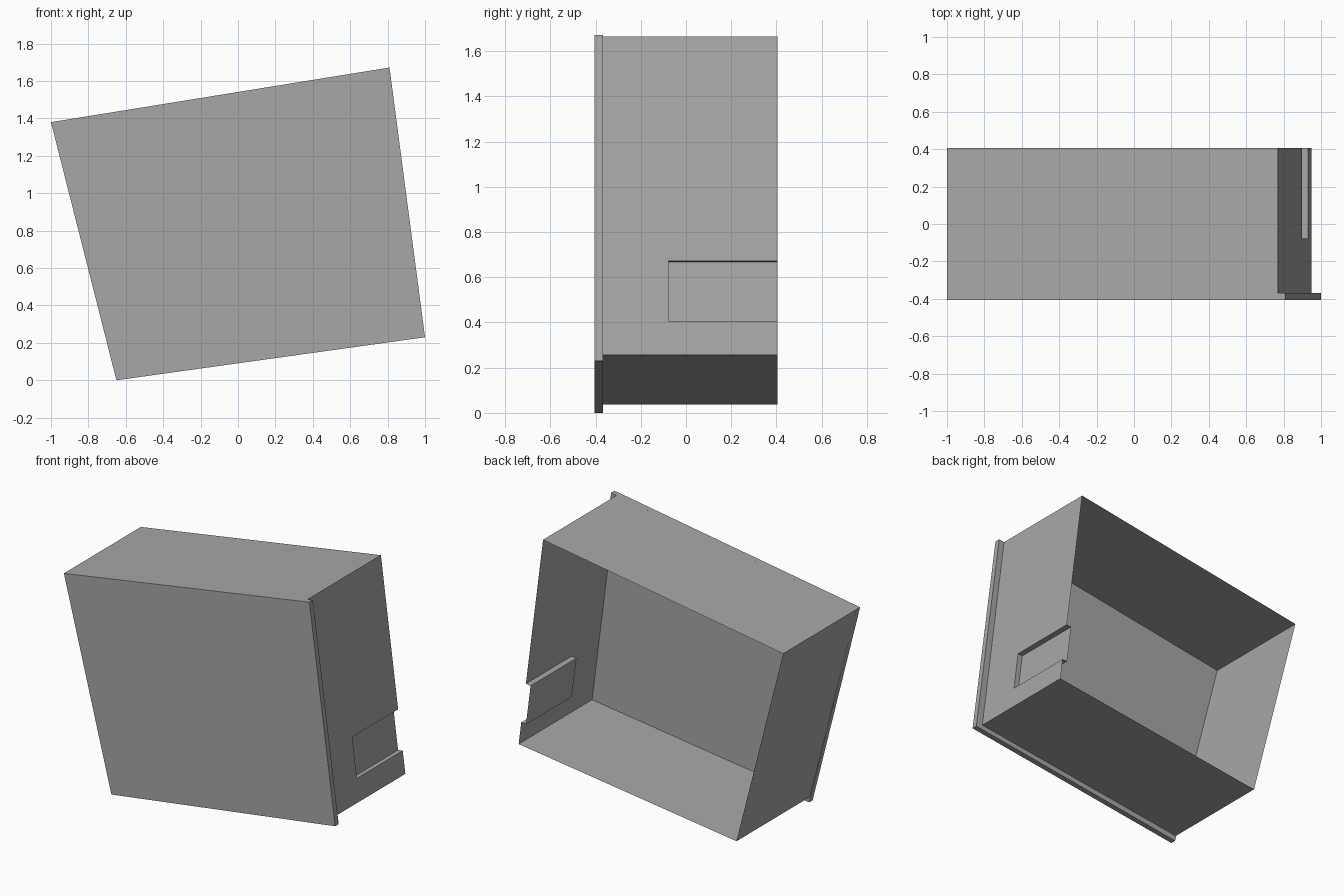
import bpy
import bmesh
from mathutils import Vector

if "Cube" in bpy.data.objects:
    bpy.data.objects.remove(bpy.data.objects["Cube"])

grey = bpy.data.materials.new("warm_grey")
grey.diffuse_color = (0.38, 0.39, 0.38, 1)
grey.use_nodes = True
grey.node_tree.nodes["Principled BSDF"].inputs["Base Color"].default_value = grey.diffuse_color

FRONT, SEAM, NOTCH, BACK = -0.405, -0.368, -0.078, 0.405


def finish(name, bm):
    bmesh.ops.remove_doubles(bm, verts=bm.verts, dist=0.0005)
    mesh = bpy.data.meshes.new(name)
    bm.to_mesh(mesh)
    bm.free()
    mesh.materials.append(grey)
    obj = bpy.data.objects.new(name, mesh)
    bpy.context.collection.objects.link(obj)


def face(bm, pts):
    return bm.faces.new([bm.verts.new(p) for p in pts])


def at(p, y):
    return (p[0], y, p[1])


def walls(bm, outline, y0, y1):
    """Sheet walls along an outline running counter-clockwise seen from the front."""
    for a, b in zip(outline, outline[1:] + outline[:1]):
        face(bm, [at(a, y0), at(a, y1), at(b, y1), at(b, y0)])


# Skewed front plate, a closed slab
plate = [(-0.65, 0.0), (1.0, 0.23), (0.81, 1.672), (-1.0, 1.38)]
bm = bmesh.new()
walls(bm, plate, FRONT, SEAM)
face(bm, [at(p, FRONT) for p in plate])
face(bm, [at(p, SEAM) for p in reversed(plate)])
finish("front_plate", bm)

# Thin open-backed shell, flush with the plate at the top and left
bl, br, tr, tl = (Vector(p) for p in
                  [(-0.656, 0.038), (0.95, 0.256), (0.77, 1.6655), (-1.0, 1.38)])
low, high = br.lerp(tr, 0.106), br.lerp(tr, 0.295)
up = (tr - br).normalized()
inward = Vector((-up.y, up.x)) * 0.035
low_in, high_in = low + inward, high + inward

bm = bmesh.new()
walls(bm, [bl, br, low, high, tr, tl], SEAM, NOTCH)
# Rear section with the grip recess in the right wall
walls(bm, [bl, br, low, low_in, high_in, high, tr, tl], NOTCH, BACK)
face(bm, [at(p, NOTCH) for p in (low_in, high_in, high, low)])
finish("open_shell", bm)
